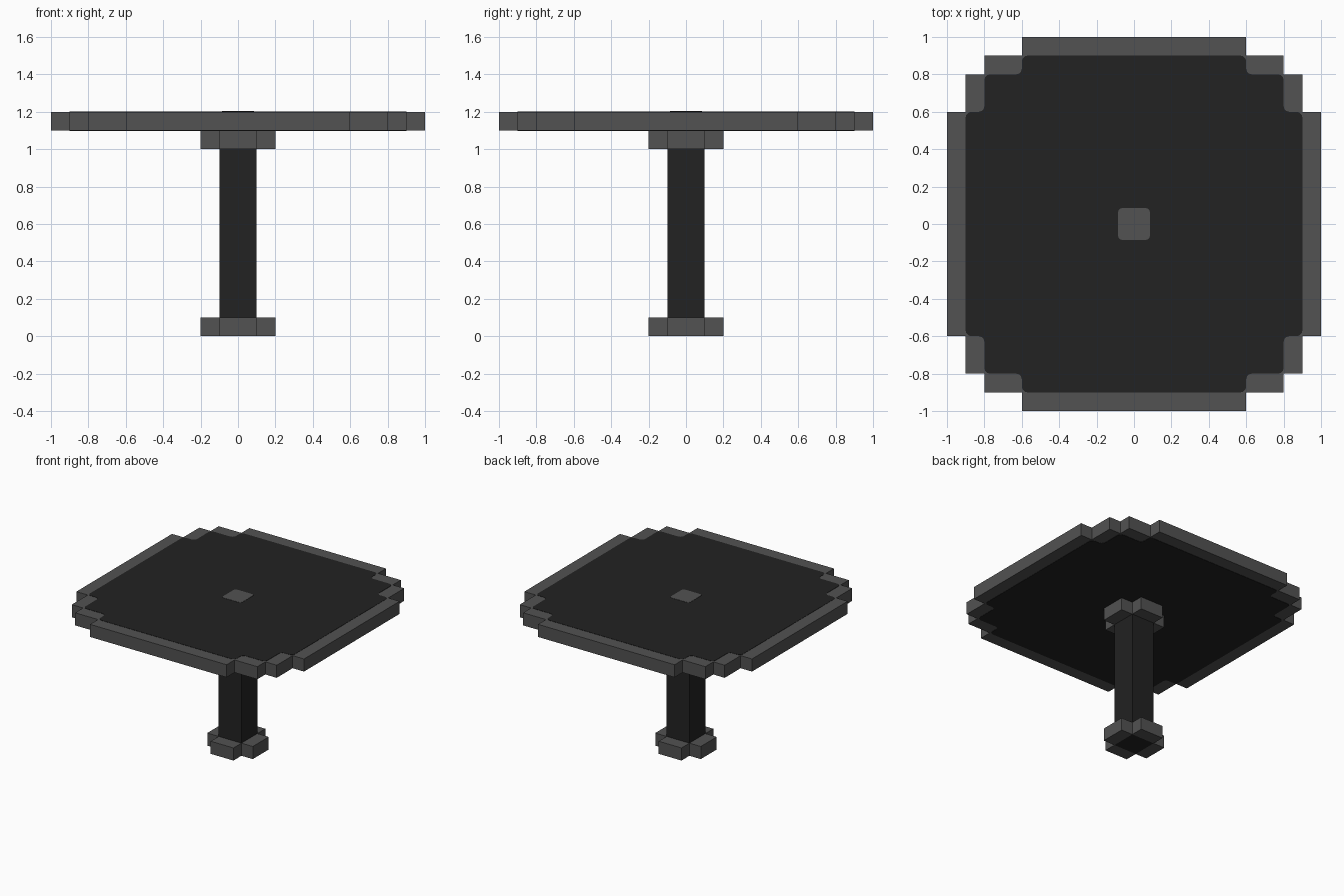
import bpy, bmesh
from mathutils import Matrix, Vector

if "Cube" in bpy.data.objects:
    bpy.data.objects.remove(bpy.data.objects["Cube"])


def material(name, v):
    m = bpy.data.materials.new(name)
    m.diffuse_color = (v, v, v, 1)
    m.use_nodes = True
    m.node_tree.nodes["Principled BSDF"].inputs["Base Color"].default_value = m.diffuse_color
    return m


GREY = material("grey trim", 0.0844)
DARK = material("dark charcoal", 0.0160)


def finish(name, bm, mat):
    bmesh.ops.recalc_face_normals(bm, faces=bm.faces[:])
    me = bpy.data.meshes.new(name)
    bm.to_mesh(me)
    bm.free()
    me.materials.append(mat)
    ob = bpy.data.objects.new(name, me)
    bpy.context.collection.objects.link(ob)
    return ob


def four_way(corner):
    """Repeat one quadrant's corner points around the z axis."""
    pts = []
    for _ in range(4):
        pts += corner
        corner = [(-y, x) for x, y in corner]
    return pts


def prism(name, outline, z0, z1, mat, rounding=0):
    bm = bmesh.new()
    face = bm.faces.new([bm.verts.new((x, y, z0)) for x, y in outline])
    if rounding:
        bmesh.ops.bevel(bm, geom=bm.verts[:], offset=rounding, segments=3,
                        profile=0.5, affect='VERTICES')
    out = bmesh.ops.extrude_face_region(bm, geom=bm.faces[:])
    verts = [g for g in out["geom"] if isinstance(g, bmesh.types.BMVert)]
    bmesh.ops.translate(bm, verts=verts, vec=(0, 0, z1 - z0))
    return finish(name, bm, mat)


def cross_arms(name, z0, z1):
    """Four blocks standing against the sides of the column."""
    bm = bmesh.new()
    for x, y in four_way([(0.15, 0)]):
        size = Vector((0.1 if x else 0.2, 0.1 if y else 0.2, z1 - z0))
        if abs(x) < 1e-6:
            size.x, size.y = 0.2, 0.1
        else:
            size.x, size.y = 0.1, 0.2
        bmesh.ops.create_cube(bm, size=1, matrix=Matrix.LocRotScale(
            Vector((x, y, (z0 + z1) / 2)), None, size))
    return finish(name, bm, GREY)


# Stepped outlines of the top and its inlay, one quadrant each
rim = four_way([(1, .6), (.9, .6), (.9, .8), (.8, .8), (.8, .9), (.6, .9), (.6, 1)])
inlay = four_way([(.9, .6), (.8, .6), (.8, .8), (.6, .8), (.6, .9)])
square = four_way([(.1, .1)])
small = four_way([(.085, .085)])

# Pedestal
prism("column", square, 0, 1.1, DARK)
cross_arms("foot", 0, 0.1)
cross_arms("column_cap", 1.0, 1.1)

# Tabletop with dark inlays above and below, and a centre plate
prism("tabletop", rim, 1.1, 1.2, GREY)
prism("top_inlay", inlay, 1.2, 1.202, DARK, 0.03)
prism("underside_inlay", inlay, 1.098, 1.1, DARK, 0.03)
prism("centre_plate", small, 1.202, 1.204, GREY, 0.02)
